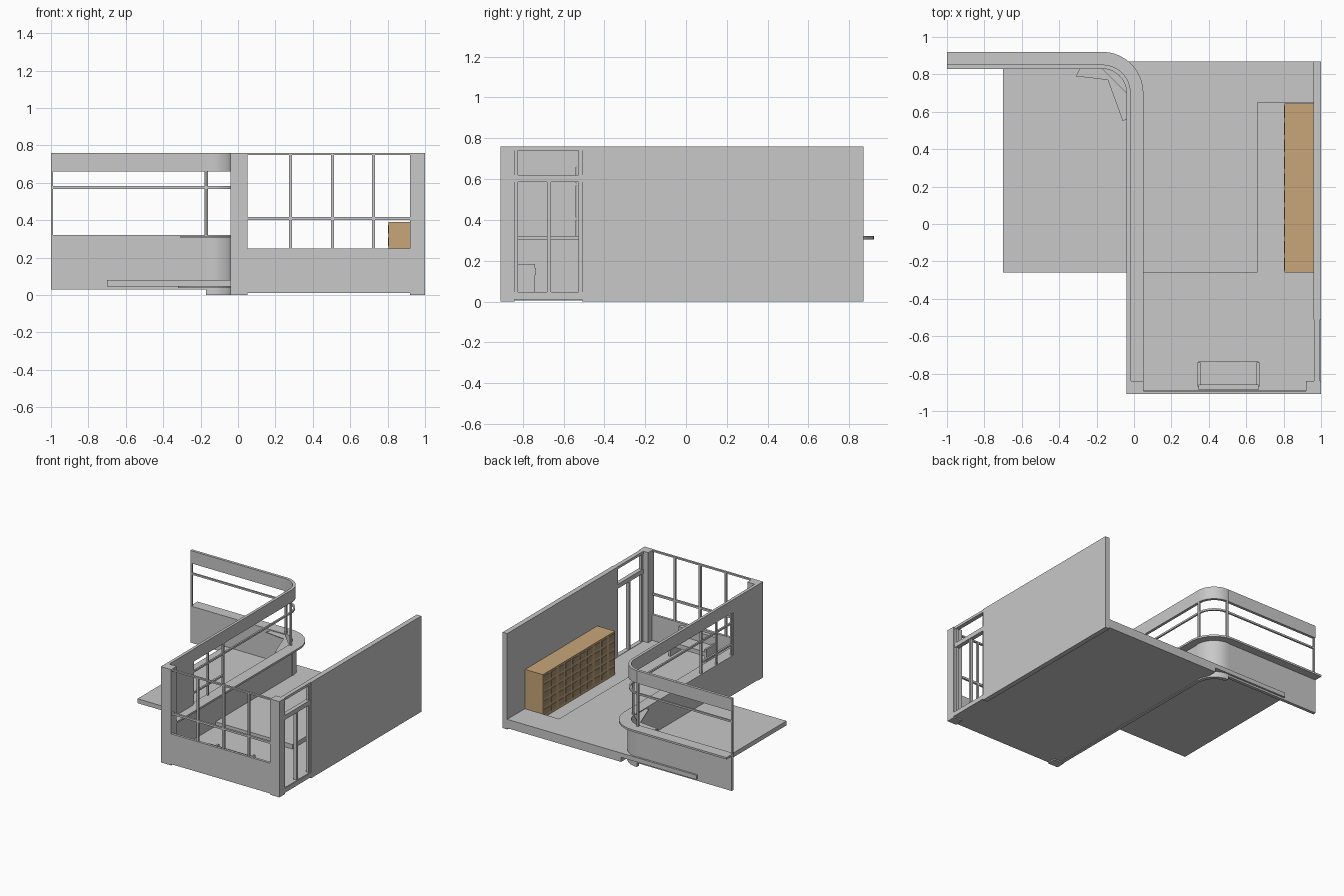
import bpy, bmesh, math

if "Cube" in bpy.data.objects:
    bpy.data.objects.remove(bpy.data.objects["Cube"], do_unlink=True)


def material(name, rgb):
    m = bpy.data.materials.new(name)
    m.use_nodes = True
    m.diffuse_color = (*rgb, 1)
    m.node_tree.nodes["Principled BSDF"].inputs["Base Color"].default_value = (*rgb, 1)
    return m


GREY = material("plain_grey", (0.58, 0.58, 0.58))
WOOD = material("light_wood", (0.58, 0.38, 0.19))
CELL = material("drawer_brown", (0.36, 0.28, 0.18))


def finish(name, bm, mat, smooth=False):
    bmesh.ops.recalc_face_normals(bm, faces=bm.faces)
    me = bpy.data.meshes.new(name)
    bm.to_mesh(me)
    bm.free()
    me.materials.append(mat)
    ob = bpy.data.objects.new(name, me)
    bpy.context.collection.objects.link(ob)
    if smooth:
        bpy.ops.object.select_all(action="DESELECT")
        ob.select_set(True)
        bpy.context.view_layer.objects.active = ob
        bpy.ops.object.shade_smooth_by_angle(angle=math.radians(30))
    return ob


def prism(name, outline, z0, z1, mat=GREY, smooth=False):
    """Extrude a flat outline from z0 up to z1."""
    bm = bmesh.new()
    face = bm.faces.new([bm.verts.new((x, y, z0)) for x, y in outline])
    top = bmesh.ops.extrude_face_region(bm, geom=[face])["geom"]
    bmesh.ops.translate(bm, vec=(0, 0, z1 - z0),
                        verts=[v for v in top if isinstance(v, bmesh.types.BMVert)])
    return finish(name, bm, mat, smooth)


def box(name, x0, x1, y0, y1, z0, z1, mat=GREY):
    return prism(name, [(x0, y0), (x1, y0), (x1, y1), (x0, y1)], z0, z1, mat)


# The curved wall line: along the side, round the corner, out along the back
CX, CY, R = -0.17, 0.70, 0.13


def arc(d, steps=16):
    return [(CX + (R + d) * math.cos(a), CY + (R + d) * math.sin(a))
            for a in (i * math.pi / 2 / steps for i in range(steps + 1))]


def wall_line(d, y_start, x_end):
    pts = arc(d)
    if y_start is not None:
        pts.insert(0, (CX + R + d, y_start))
    if x_end is not None:
        pts.append((x_end, CY + R + d))
    return pts


def curved_strip(name, d0, d1, z0, z1, y_start=None, x_end=None):
    outline = wall_line(d1, y_start, x_end) + wall_line(d0, y_start, x_end)[::-1]
    return prism(name, outline, z0, z1, smooth=True)


# Floors: base slab and the raised level with a notch beside the cabinet
box("base_floor", -0.04, 1, -0.90, 0.87, 0.01, 0.045)
prism("raised_floor", [(-0.70, -0.26), (0.66, -0.26), (0.66, 0.65), (0.97, 0.65),
                       (0.97, 0.87), (-0.70, 0.87)], 0.045, 0.08)
prism("round_footing", [(CX + 0.15 * math.cos(i * math.pi / 16),
                         CY + 0.15 * math.sin(i * math.pi / 16)) for i in range(32)],
      0.04, 0.05)

# Right side wall
box("side_wall", 0.96, 1, -0.51, 0.87, 0, 0.76)

# Curved low wall, sill, rail and top band
box("low_side_wall", -0.04, -0.015, -0.55, CY, 0.005, 0.31)
curved_strip("low_corner_wall", 0, 0.03, 0, 0.31)
box("low_back_wall", -1, CX, 0.83, 0.855, 0.03, 0.31)
curved_strip("sill", 0, 0.09, 0.305, 0.32, -0.84, -1)
curved_strip("thin_rail", 0.005, 0.018, 0.568, 0.582, -0.54, -1)
curved_strip("top_band", 0, 0.022, 0.66, 0.76, -0.54, -1)

# Solid panel at the front end of the curved wall
box("solid_panel", -0.04, -0.015, -0.90, -0.54, 0.005, 0.76)

# Posts and mullions along the curved wall
for i, y in enumerate((-0.53, -0.34, -0.15)):
    box(f"side_mullion_{i}", -0.035, -0.02, y - 0.007, y + 0.007, 0.31, 0.67)
box("side_window_bar", -0.035, -0.02, -0.54, -0.15, 0.40, 0.412)
box("end_post", -1, -0.988, 0.833, 0.848, 0.31, 0.67)
for name, px, py in (("back_corner_post", CX, 0.845), ("side_corner_post", -0.028, CY)):
    prism(name, [(px + 0.01 * math.cos(i * math.pi / 6), py + 0.01 * math.sin(i * math.pi / 6))
                 for i in range(12)], 0.31, 0.755, smooth=True)

# Thin shelf plates in the corner
prism("corner_shelf", [(-0.29, 0.832), (-0.31, 0.79), (-0.14, 0.77), (-0.06, 0.55),
                       (-0.038, 0.56), (-0.038, 0.70), (-0.17, 0.832)], 0.307, 0.313)

# Front wall with its corner columns
box("front_low_wall", 0.04, 0.93, -0.91, -0.89, 0.01, 0.25)
box("front_column_a", -0.04, 0.05, -0.91, -0.84, 0, 0.76)
prism("front_column_b", [(0.92, -0.91), (1, -0.91), (1, -0.84), (0.92, -0.84)], 0, 0.76)

# Front window frame
for i, x in enumerate((0.28, 0.505, 0.725)):
    box(f"front_mullion_{i}", x - 0.008, x + 0.008, -0.908, -0.892, 0.25, 0.755)
for name, z0, z1 in (("front_window_bar", 0.402, 0.418), ("front_window_head", 0.748, 0.76)):
    box(name, 0.05, 0.92, -0.908, -0.892, z0, z1)

# Side entrance: head, transom, sill and jambs with a middle stile
for name, z0, z1 in (("door_head", 0.74, 0.76), ("door_transom", 0.585, 0.62),
                     ("door_threshold", 0.01, 0.048)):
    box(name, 0.962, 0.995, -0.84, -0.51, z0, z1)
for name, y, top in (("door_jamb_a", -0.833, 0.74), ("door_stile", -0.672, 0.585),
                     ("door_jamb_b", -0.517, 0.74)):
    box(name, 0.965, 0.99, y - 0.01, y + 0.01, 0.02, top)

# Bench behind the front window
box("bench_seat", 0.345, 0.665, -0.87, -0.735, 0.13, 0.165)
box("bench_back", 0.345, 0.665, -0.888, -0.858, 0.10, 0.235)
for i, x in enumerate((0.34, 0.655)):
    box(f"bench_side_{i}", x, x + 0.015, -0.87, -0.74, 0.045, 0.185)

# Drawer cabinet with a grid of thin drawer fronts
box("cabinet", 0.805, 0.96, -0.26, 0.645, 0.045, 0.39, WOOD)
bm = bmesh.new()
COLS, ROWS = 10, 5
for c in range(COLS):
    for r in range(ROWS):
        made = bmesh.ops.create_cube(bm, size=1)["verts"]
        bmesh.ops.scale(bm, vec=(0.004, 0.066, 0.046), verts=made)
        bmesh.ops.translate(bm, verts=made, vec=(
            0.804, -0.26 + 0.0905 * (c + 0.5), 0.055 + 0.066 * (r + 0.5)))
finish("drawer_fronts", bm, CELL)
